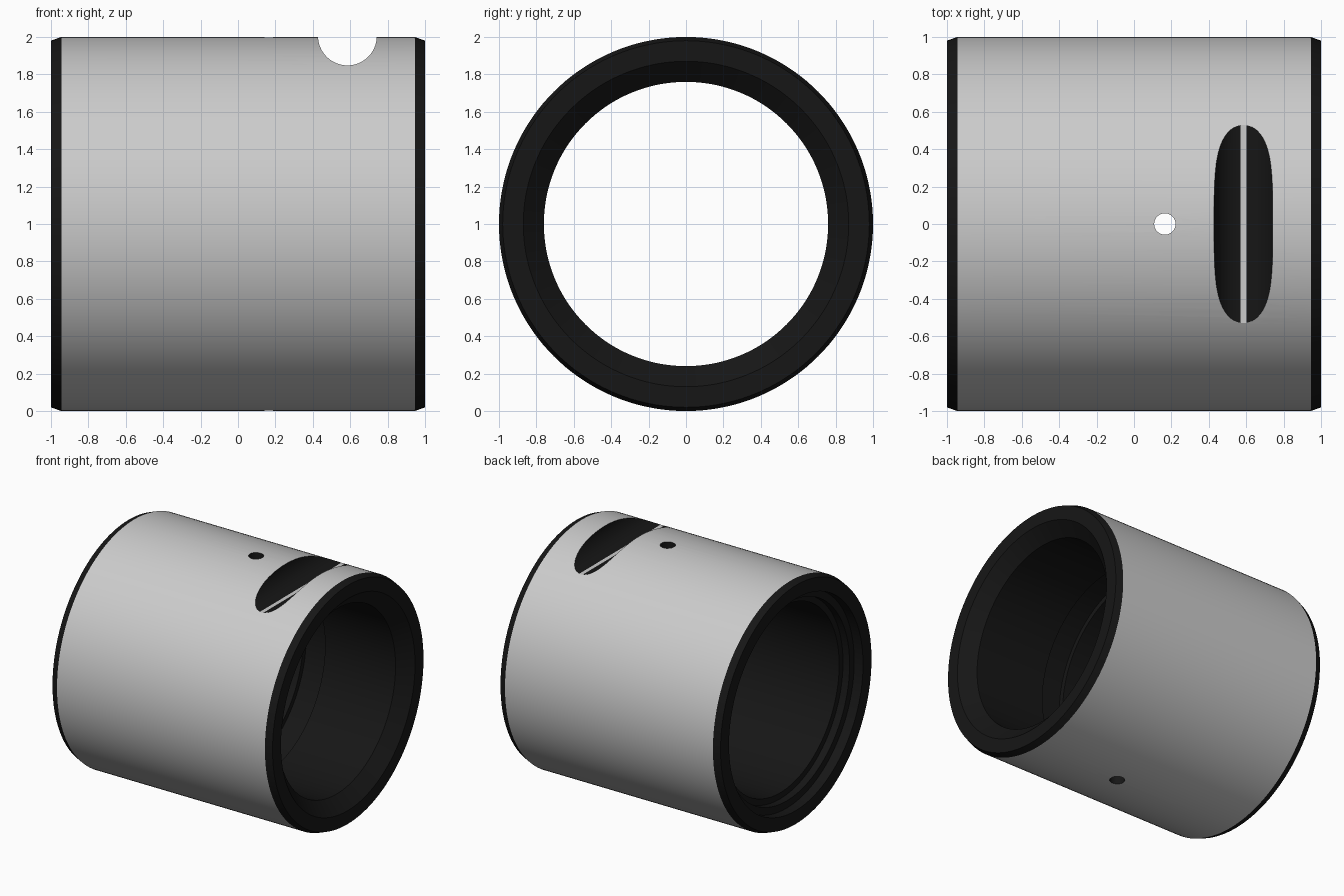
import bpy, bmesh, math
from mathutils import Vector

if "Cube" in bpy.data.objects:
    bpy.data.objects.remove(bpy.data.objects["Cube"])

SEG = 144
AXIS_Z = 1.0

# Closed wall section (x, radius): outer skin, end chamfers, stepped bore
profile = [
    (-1.0, 0.98), (-0.945, 1.0), (0.945, 1.0), (1.0, 0.98),    # outside
    (1.0, 0.87), (0.90, 0.76),                                # tapered mouth
    (0.26, 0.76), (0.26, 0.80), (0.06, 0.80), (0.06, 0.76),   # oil groove
    (-0.86, 0.76), (-0.86, 0.81), (-0.92, 0.81),              # seal seat
    (-0.92, 0.87), (-1.0, 0.87),
]

bm = bmesh.new()
rings = []
for i in range(SEG):
    a = 2 * math.pi * i / SEG
    rings.append([bm.verts.new((x, r * math.sin(a), AXIS_Z + r * math.cos(a)))
                  for x, r in profile])
n = len(profile)
for i in range(SEG):
    a, b = rings[i], rings[(i + 1) % SEG]
    for j in range(n):
        k = (j + 1) % n
        bm.faces.new((a[j], a[k], b[k], b[j]))
bmesh.ops.recalc_face_normals(bm, faces=bm.faces)
mesh = bpy.data.meshes.new("bushing")
bm.to_mesh(mesh)
bm.free()
bushing = bpy.data.objects.new("bushing", mesh)
bpy.context.collection.objects.link(bushing)


def cut(name, radius, depth, location, rotation=(0, 0, 0)):
    """Drill a round cutter through the bushing."""
    bpy.ops.mesh.primitive_cylinder_add(vertices=64, radius=radius, depth=depth,
                                        location=location, rotation=rotation)
    cutter = bpy.context.object
    cutter.name = name
    cutter.hide_render = True
    mod = bushing.modifiers.new(name, 'BOOLEAN')
    mod.operation = 'DIFFERENCE'
    mod.solver = 'EXACT'
    mod.object = cutter
    bpy.ops.object.select_all(action='DESELECT')
    bushing.select_set(True)
    bpy.context.view_layer.objects.active = bushing
    bpy.ops.object.modifier_apply(modifier=name)
    bpy.data.objects.remove(cutter)


# Locking notch across the top, and oil hole through both walls
cut("notch_cutter", 0.157, 3, (0.585, 0, 2.005), (math.pi / 2, 0, 0))
cut("oil_hole_cutter", 0.057, 3, (0.165, 0, AXIS_Z))

# Dark finish everywhere except the outer skin
dark = bpy.data.materials.new("dark_finish")
dark.diffuse_color = (0.008, 0.008, 0.008, 1)
dark.use_nodes = True
dark.node_tree.nodes["Principled BSDF"].inputs["Base Color"].default_value = dark.diffuse_color
mesh = bushing.data
mesh.materials.clear()
mesh.materials.append(None)
mesh.materials.append(dark)
for p in mesh.polygons:
    radial = Vector((0, p.center.y, p.center.z - AXIS_Z))
    outer = p.normal.dot(radial.normalized()) > 0.99 if radial.length > 0.01 else False
    p.material_index = 0 if outer else 1

bpy.ops.object.shade_smooth_by_angle(angle=math.radians(12))
